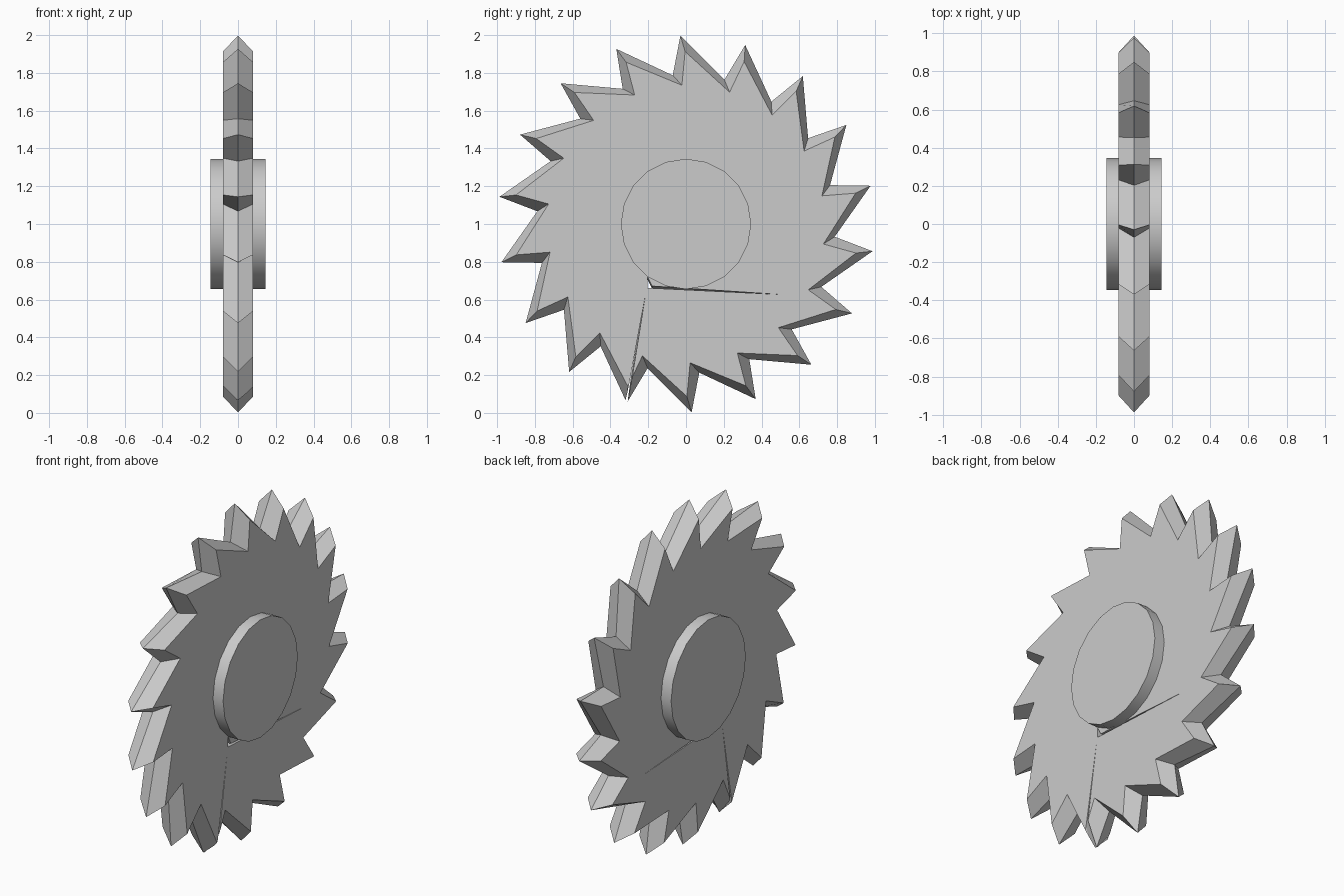
import bpy, bmesh
from math import radians, sin, cos, pi

if "Cube" in bpy.data.objects:
    bpy.data.objects.remove(bpy.data.objects["Cube"])

TEETH = 18
PHASE = 11.7


def ring(bm, x, tip, valley):
    """One sawtooth loop; tip and valley are (radius, angle offset)."""
    verts = []
    for i in range(TEETH):
        for r, a in (tip, valley):
            t = radians(PHASE + i * 360 / TEETH + a)
            verts.append(bm.verts.new((x, r * cos(t), 1 + r * sin(t))))
    return verts


def skin(bm, rings):
    for a, b in zip(rings, rings[1:]):
        n = len(a)
        for i in range(n):
            j = (i + 1) % n
            bm.faces.new((a[i], a[j], b[j], b[i]))
    bm.faces.new(rings[0])
    bm.faces.new(rings[-1])
    bmesh.ops.recalc_face_normals(bm, faces=bm.faces)


def finish(bm, name):
    mesh = bpy.data.meshes.new(name)
    bm.to_mesh(mesh)
    bm.free()
    ob = bpy.data.objects.new(name, mesh)
    bpy.context.collection.objects.link(ob)
    return ob


# Toothed blade: sharp middle loop, inset loops on both flat sides
bm = bmesh.new()
side = ((0.913, -1.4), (0.735, 0))
skin(bm, [ring(bm, -0.08, *side),
          ring(bm, 0, (0.998, 0), (0.79, 3.4)),
          ring(bm, 0.08, *side)])
blade = finish(bm, "saw_blade")


# Thin slanted cracks across the lower part of the blade
def crack(name, profile, dy, dz):
    bm = bmesh.new()
    skin(bm, [[bm.verts.new((s * 0.1, y + s * dy, z + s * dz)) for y, z in profile]
              for s in (-1, 1)])
    cutter = finish(bm, name)
    cutter.hide_render = True
    cutter.hide_set(True)
    mod = blade.modifiers.new(name, "BOOLEAN")
    mod.operation = "DIFFERENCE"
    mod.solver = "EXACT"
    mod.object = cutter


crack("cross_crack_cutter",
      [(-0.205, 0.715), (-0.205, 0.655), (0.51, 0.62), (-0.18, 0.665)], 0, 0.008)
crack("tooth_crack_cutter",
      [(-0.217, 0.63), (-0.325, 0.04), (-0.312, 0.04)], 0.004, 0)

# Round hub through the centre
bpy.ops.mesh.primitive_cylinder_add(vertices=20, radius=0.345, depth=0.29,
                                    location=(0, 0, 1), rotation=(0, pi / 2, 0))
hub = bpy.context.object
hub.name = "hub"
bpy.ops.object.shade_smooth_by_angle(angle=radians(30))
